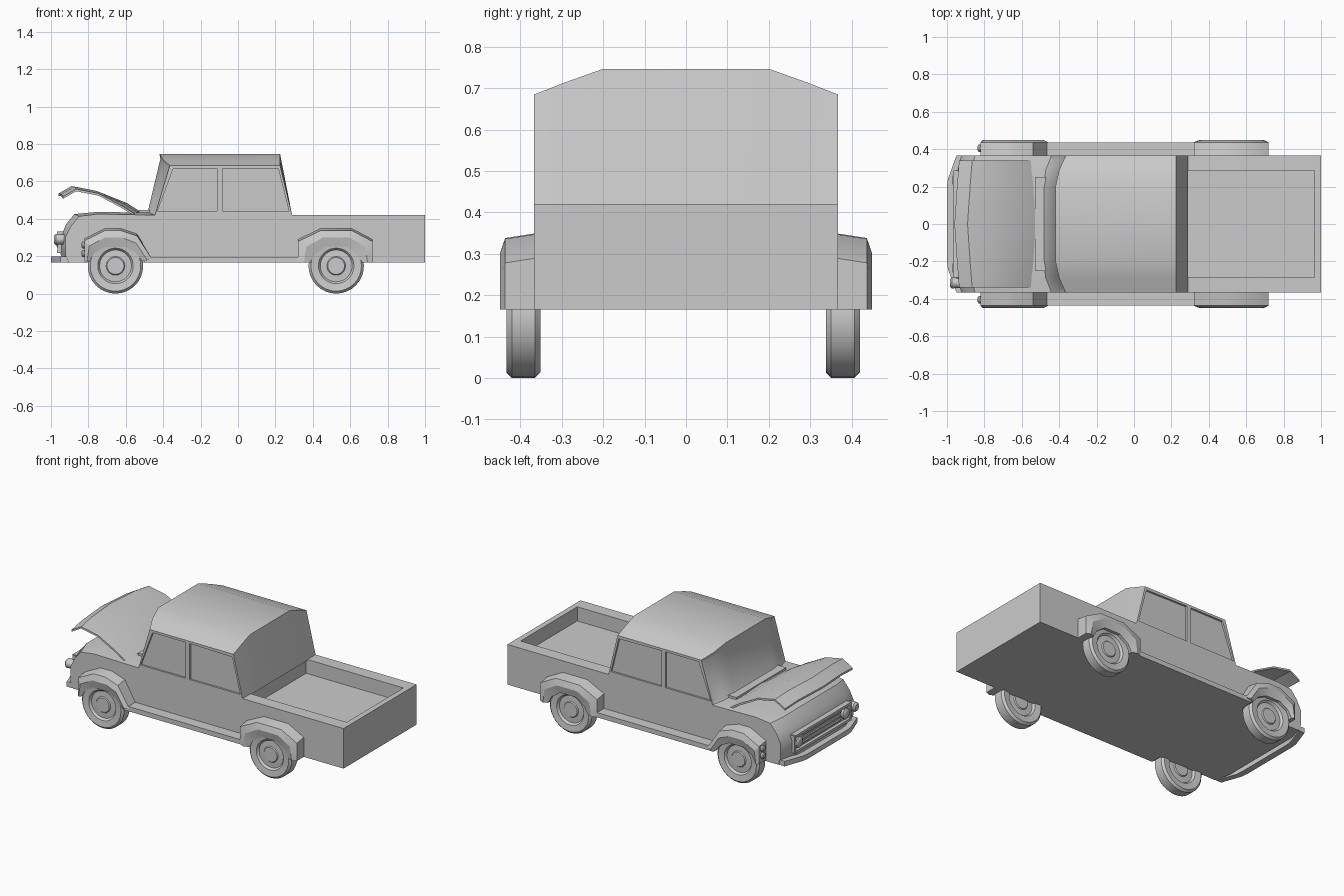
import bpy, bmesh, math
from mathutils import Vector

if "Cube" in bpy.data.objects:
    bpy.data.objects.remove(bpy.data.objects["Cube"])


def make(name, bm, mirror=False):
    bmesh.ops.recalc_face_normals(bm, faces=bm.faces)
    me = bpy.data.meshes.new(name)
    bm.to_mesh(me)
    bm.free()
    ob = bpy.data.objects.new(name, me)
    bpy.context.collection.objects.link(ob)
    if mirror:
        ob.modifiers.new("mirror", 'MIRROR').use_axis = (False, True, False)
    return ob


def loft(name, sections, mirror=False, as_bm=False):
    """Skin a list of closed sections and cap both ends."""
    bm = bmesh.new()
    rings = [[bm.verts.new(p) for p in s] for s in sections]
    n = len(rings[0])
    for a, b in zip(rings, rings[1:]):
        for i in range(n):
            j = (i + 1) % n
            bm.faces.new((a[i], a[j], b[j], b[i]))
    bm.faces.new(rings[0])
    bm.faces.new(rings[-1])
    bmesh.ops.recalc_face_normals(bm, faces=bm.faces)
    return bm if as_bm else make(name, bm, mirror)


def prism(name, pts, y0, y1, mirror=False):
    return loft(name, [[(x, y, z) for x, z in pts] for y in (y0, y1)], mirror)


def box(name, x0, x1, y0, y1, z0, z1, mirror=False):
    return prism(name, [(x0, z0), (x1, z0), (x1, z1), (x0, z1)], y0, y1, mirror)


def lathe(name, profile, centre, axis='Y', steps=32):
    """Revolve (radius, offset) points around the y or x axis."""
    bm = bmesh.new()
    rings = []
    for r, o in profile:
        ring = []
        for k in range(steps):
            a = 2 * math.pi * k / steps
            u, v = r * math.cos(a), r * math.sin(a)
            p = Vector((u, o, v)) if axis == 'Y' else Vector((o, u, v))
            ring.append(bm.verts.new(p + Vector(centre)))
        rings.append(ring)
    for a, b in zip(rings, rings[1:]):
        for i in range(steps):
            j = (i + 1) % steps
            bm.faces.new((a[i], a[j], b[j], b[i]))
    bm.faces.new(rings[0])
    bm.faces.new(rings[-1])
    return make(name, bm)


def cut(ob, cutter):
    m = ob.modifiers.new("cut", 'BOOLEAN')
    m.operation, m.object, m.solver = 'DIFFERENCE', cutter, 'EXACT'
    bpy.context.view_layer.objects.active = ob
    bpy.ops.object.modifier_apply(modifier=m.name)
    bpy.data.objects.remove(cutter)


# Lower body with a rounded nose and a recessed load bed
W = 0.367
body_pts = [(1, .165), (1, .42), (.29, .42), (-.47, .432), (-.75, .437), (-.875, .425),
            (-.92, .37), (-.948, .3), (-.948, .21), (-.93, .165)]
sections = []
for y, dx, dz in ((-W, .025, -.012), (-.27, 0, 0), (.27, 0, 0), (W, .025, -.012)):
    sections.append([(x + (dx if x < -.85 else 0), y, z + (dz if x < -.4 and z > .35 else 0))
                     for x, z in body_pts])
body = loft("lower_body", sections)
cut(body, box("bed_cutter", .28, .965, -.285, .285, .33, .5))

# Cab with a bowed windscreen set into its frame
sections = []
for y, xb, xt, zt in ((-W, -.445, -.365, .685), (-.29, -.485, -.40, .715), (-.2, -.5, -.42, .747),
                      (.2, -.5, -.42, .747), (.29, -.485, -.40, .715), (W, -.445, -.365, .685)):
    sections.append([(xb, y, .415), (xt, y, zt), (.225, y, zt), (.29, y, .415)])
bm = loft("cab", sections, as_bm=True)
bm.normal_update()
front = [f for f in bm.faces if f.normal.x < -.5]
bmesh.ops.inset_region(bm, faces=front, thickness=.025, depth=-.012, use_even_offset=True)
cab = make("cab", bm)
windows = [[(-.43, .442), (-.345, .67), (-.113, .67), (-.113, .442)],
           [(-.083, .442), (-.083, .67), (.216, .665), (.272, .442)]]
for pts in windows:
    for s in (1, -1):
        cut(cab, prism("window_cutter", pts, s * .355, s * .4))

# Raised bonnet
hood_pts = [(-.945, .535), (-.875, .575), (-.757, .552), (-.607, .483), (-.54, .44)]
sections = []
for y, dx, dz in ((-.34, -.01, -.016), (-.22, 0, -.003), (0, .015, 0), (.22, 0, -.003), (.34, -.01, -.016)):
    top = [(x + (dx if i > 2 else -dx), y, z + dz) for i, (x, z) in enumerate(hood_pts)]
    sections.append(top + [(x, y, z - .012) for x, y, z in reversed(top)])
loft("open_bonnet", sections)


def fender(name, outer, inner):
    secs = []
    for (xo, zo), (xi, zi) in zip(outer, inner):
        xm, zm = (xo + xi) / 2, (zo + zi) / 2
        drop = .012 if zo > .25 else 0
        secs.append([(xo, .36, zo), (xo, .437, zo - drop), (xm, .45, zm), (xi, .437, zi), (xi, .36, zi)])
    loft(name, secs, mirror=True)


# Fenders and running boards
fender("front_fender",
       [(-.82, .172), (-.82, .295), (-.71, .35), (-.63, .35), (-.54, .32), (-.46, .185)],
       [(-.795, .172), (-.77, .215), (-.71, .25), (-.61, .25), (-.55, .22), (-.51, .172)])
fender("rear_fender",
       [(.32, .165), (.32, .29), (.44, .348), (.61, .348), (.72, .29), (.72, .165)],
       [(.385, .165), (.41, .21), (.47, .252), (.58, .252), (.64, .21), (.665, .165)])
box("running_board", -.5, .34, .36, .437, .165, .195, mirror=True)

# Wheels with dished hubs on both faces
half = [(.045, .03), (.05, .024), (.085, .022), (.095, .036), (.135, .041), (.148, .028)]
profile = half + [(r, -o) for r, o in reversed(half)]
for end, x in (("front", -.655), ("rear", .525)):
    for side, y in (("left", -.393), ("right", .379)):
        lathe(f"{end}_{side}_wheel", profile, (x, y, .148))

# Bumper wrapped around the nose
plan = [(-.95, -.365), (-.995, -.24), (-1, -.2), (-1, .2), (-.995, .24), (-.95, .365)]
loft("front_bumper", [[(x, y, .165), (x, y, .197), (x + .04, y, .197), (x + .04, y, .165)]
                      for x, y in plan])

# Grille frame, slats and lamps
for z in (.225, .325):
    box("grille_rail", -.968, -.925, -.28, .28, z - .008, z + .008)
box("grille_end", -.965, -.93, .27, .285, .22, .33, mirror=True)
for z in (.25, .275, .3):
    box("grille_slat", -.957, -.94, -.19, .19, z - .004, z + .004)
for s in (-1, 1):
    lathe("headlamp", [(.02, -.018), (.034, -.01), (.034, .04)], (-.953, s * .235, .275), 'X', 20)
    for z in (.215, .26):
        lathe("fender_lamp", [(.012, -.016), (.019, -.01), (.019, .01)], (-.82, s * .405, z), 'X', 16)
lathe("side_spotlamp", [(.02, -.022), (.03, -.012), (.025, .04)], (-.962, -.315, .29), 'X', 20)

# Windscreen sill strip
box("windscreen_sill", -.53, -.47, -.25, .25, .43, .447)

# Smooth the curved parts, keep the edges
for ob in bpy.context.collection.objects:
    bpy.ops.object.select_all(action='DESELECT')
    ob.select_set(True)
    bpy.context.view_layer.objects.active = ob
    bpy.ops.object.shade_smooth_by_angle(angle=math.radians(28))
